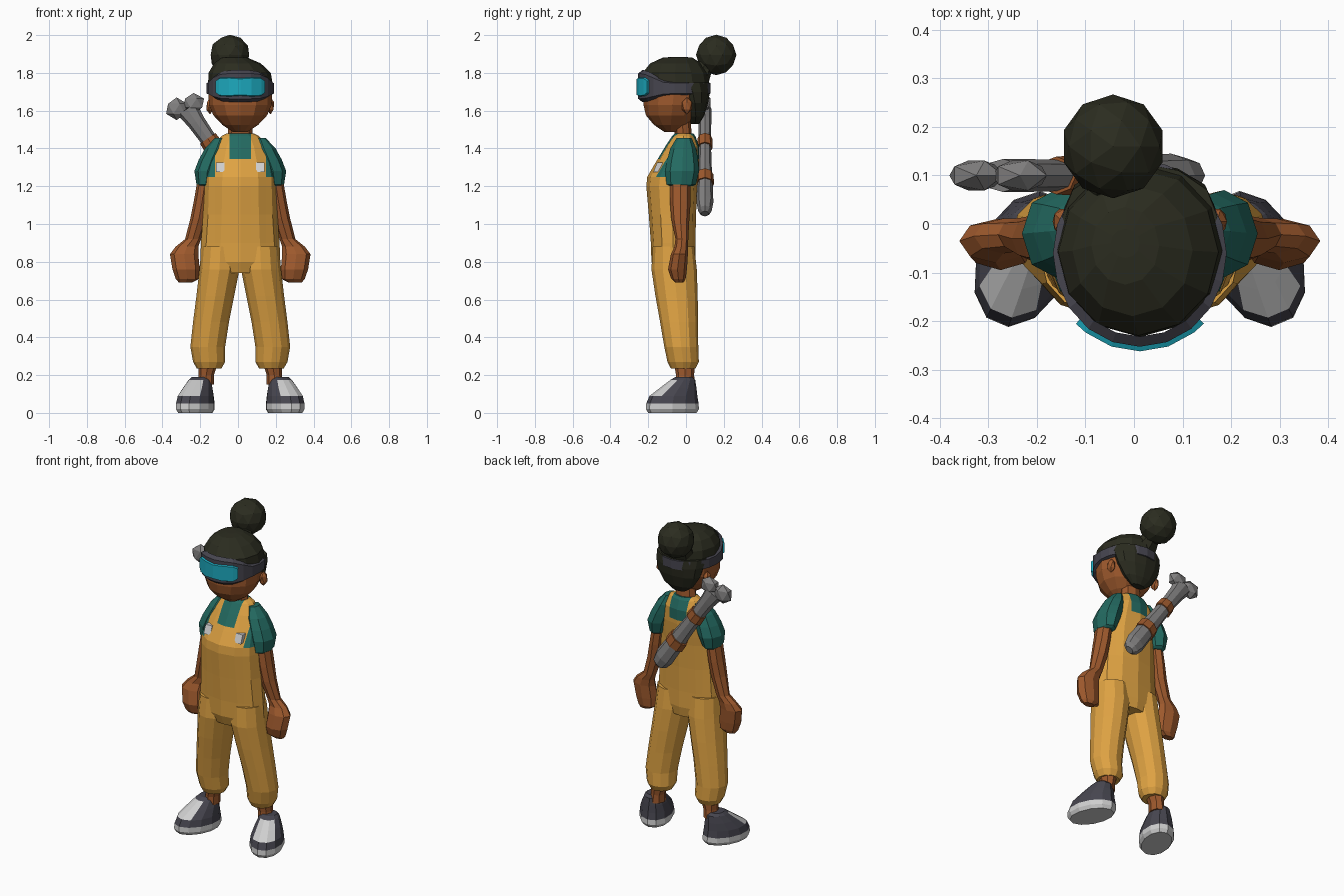
import bpy, bmesh, math
from mathutils import Vector

CX = 0.012          # body centre line


def material(name, r, g, b):
    m = bpy.data.materials.new(name)
    m.diffuse_color = (r, g, b, 1)
    return m


SKIN = material("brown skin", 0.34, 0.10, 0.026)
YELLOW = material("yellow cloth", 0.73, 0.36, 0.055)
TEAL = material("teal cloth", 0.017, 0.145, 0.12)
HAIR = material("dark hair", 0.024, 0.025, 0.014)
DARK = material("dark grey", 0.062, 0.06, 0.078)
CYAN = material("cyan lens", 0.012, 0.40, 0.52)
WHITE = material("white", 0.62, 0.62, 0.62)
BONE = material("bone grey", 0.22, 0.215, 0.215)


def finish(name, bm, mats, rule=None, x=CX):
    bmesh.ops.recalc_face_normals(bm, faces=bm.faces[:])
    if rule:
        for f in bm.faces:
            f.normal_update()
            f.material_index = rule(f.calc_center_median(), f.normal)
    me = bpy.data.meshes.new(name)
    bm.to_mesh(me)
    bm.free()
    for m in mats:
        me.materials.append(m)
    ob = bpy.data.objects.new(name, me)
    ob.location.x = x
    bpy.context.collection.objects.link(ob)
    return ob


def skin(rings, loop=False):
    """Join a row of equal point rings into a closed shell."""
    bm = bmesh.new()
    rows = [[bm.verts.new(p) for p in r] for r in rings]
    n = len(rows[0])
    pairs = list(zip(rows, rows[1:])) + ([(rows[-1], rows[0])] if loop else [])
    for a, b in pairs:
        for i in range(n):
            j = (i + 1) % n
            bm.faces.new((a[i], a[j], b[j], b[i]))
    if not loop:
        bm.faces.new(rows[0])
        bm.faces.new(rows[-1])
    return bm


def oval(z, cx, cy, rx, ry, n=12, s=1):
    return [(s * (cx + rx * math.cos(2 * math.pi * i / n)),
             cy + ry * math.sin(2 * math.pi * i / n), z) for i in range(n)]


def tube(name, rows, mat, n=12, s=1):
    return finish(name, skin([oval(*r, n=n, s=s) for r in rows]), [mat])


def blob(name, loc, size, mat, sub=2, x=CX):
    bm = bmesh.new()
    bmesh.ops.create_icosphere(bm, subdivisions=sub, radius=1)
    for v in bm.verts:
        v.co = Vector(loc) + v.co * Vector(size)
    return finish(name, bm, [mat], x=x)


# Overalls torso, cut so the shirt shows at the neckline and shoulders
bm = skin([oval(*r) for r in [
    (0.74, 0, -0.06, 0.17, 0.10), (0.80, 0, -0.066, 0.212, 0.117),
    (0.90, 0, -0.068, 0.208, 0.118), (1.05, 0, -0.072, 0.197, 0.125),
    (1.20, 0, -0.075, 0.192, 0.135), (1.25, 0, -0.07, 0.19, 0.135),
    (1.32, 0, -0.047, 0.178, 0.117), (1.41, 0, -0.02, 0.145, 0.09),
    (1.465, 0, -0.012, 0.10, 0.062), (1.48, 0, -0.01, 0.07, 0.048)]])
for co, no in [((0, 0, 1.345), (0, 0, 1)), ((0.058, 0, 0), (1, 0, 0)),
               ((-0.058, 0, 0), (1, 0, 0)), ((0.135, 0, 0), (1, 0, 0)),
               ((-0.135, 0, 0), (1, 0, 0))]:
    bmesh.ops.bisect_plane(bm, geom=bm.verts[:] + bm.edges[:] + bm.faces[:],
                           plane_co=co, plane_no=no)
finish("overalls_torso", bm, [YELLOW, TEAL], lambda c, n: int(
    (abs(c.x) < 0.058 and c.z > 1.345) or (abs(c.x) > 0.135 and c.z > 1.25)))

for s, side in ((1, "left"), (-1, "right")):
    # Trouser leg and ankle
    tube(side + "_trouser_leg", [
        (0.235, 0.165, -0.015, 0.065, 0.065), (0.27, 0.165, -0.015, 0.085, 0.083),
        (0.35, 0.172, -0.025, 0.092, 0.09), (0.48, 0.155, -0.037, 0.095, 0.10),
        (0.62, 0.132, -0.05, 0.10, 0.112), (0.76, 0.11, -0.063, 0.106, 0.12),
        (0.88, 0.105, -0.066, 0.10, 0.11)], YELLOW, 12, s)
    tube(side + "_ankle", [
        (0.15, 0.185, -0.005, 0.045, 0.052), (0.20, 0.18, -0.005, 0.04, 0.048),
        (0.26, 0.17, -0.008, 0.05, 0.055)], SKIN, 8, s)

    # Shoe: pale sole, dark upper, pale tongue on the instep
    yaw = math.radians(23)
    fwd, across = Vector((math.sin(yaw), -math.cos(yaw), 0)), Vector((math.cos(yaw), math.sin(yaw), 0))
    rings = []
    for z, shift, a, b in [(0, 0, 0.135, 0.082), (0.02, 0, 0.147, 0.095),
                           (0.05, 0, 0.145, 0.095), (0.09, -0.006, 0.132, 0.09),
                           (0.135, -0.035, 0.098, 0.075), (0.175, -0.06, 0.067, 0.058),
                           (0.19, -0.065, 0.045, 0.045)]:
        ring = []
        for i in range(12):
            t = 2 * math.pi * (i + 0.5) / 12
            p = Vector((0.238, -0.072, z)) + fwd * (shift + a * math.cos(t)) + across * b * math.sin(t)
            ring.append((s * p.x, p.y, p.z))
        rings.append(ring)
    toe = Vector((s * fwd.x, fwd.y, 0))
    finish(side + "_shoe", skin(rings), [DARK, WHITE], lambda c, n: int(
        c.z < 0.045 or (0.095 < c.z < 0.17 and n.dot(toe) > 0.36)))

    # Sleeve, arm with fist, ear, buckle
    tube(side + "_sleeve", [
        (1.455, 0.105, -0.01, 0.03, 0.04), (1.40, 0.125, -0.015, 0.062, 0.068),
        (1.34, 0.152, -0.018, 0.068, 0.082), (1.28, 0.174, -0.02, 0.069, 0.09),
        (1.21, 0.182, -0.025, 0.05, 0.078), (1.20, 0.183, -0.025, 0.04, 0.06)], TEAL, 8, s)
    tube(side + "_arm", [
        (1.23, 0.185, -0.03, 0.042, 0.055), (1.12, 0.202, -0.03, 0.044, 0.055),
        (1.03, 0.218, -0.03, 0.046, 0.048), (0.92, 0.25, -0.022, 0.042, 0.034),
        (0.88, 0.282, -0.025, 0.06, 0.036), (0.84, 0.297, -0.035, 0.075, 0.045),
        (0.76, 0.287, -0.045, 0.072, 0.05), (0.71, 0.28, -0.04, 0.062, 0.038),
        (0.69, 0.29, -0.035, 0.035, 0.022)], SKIN, 8, s)
    blob(side + "_ear", (s * 0.16, 0.005, 1.625), (0.022, 0.03, 0.045), SKIN, 1)
    bm = bmesh.new()
    bmesh.ops.create_cube(bm, size=1)
    for v in bm.verts:
        x, y, z = v.co
        v.co = (s * 0.105 + x * 0.045, -0.148 + y * 0.03 + z * 0.02, 1.30 + z * 0.05)
    finish(side + "_buckle", bm, [WHITE])

# Neck and head
tube("neck", [(1.44, 0, -0.01, 0.08, 0.055), (1.48, 0, -0.015, 0.066, 0.045),
              (1.54, 0, -0.02, 0.06, 0.045)], SKIN, 8)
tube("head", [(1.488, 0, -0.08, 0.04, 0.035), (1.525, 0, -0.08, 0.095, 0.09),
              (1.575, 0, -0.077, 0.142, 0.135), (1.63, 0, -0.07, 0.166, 0.155),
              (1.70, 0, -0.065, 0.168, 0.16), (1.76, 0, -0.06, 0.16, 0.155)], SKIN)

# Hair cap, back hair, bun with its stem
tube("hair_cap", [(1.70, 0, -0.055, 0.160, 0.168), (1.75, 0, -0.055, 0.170, 0.178),
                  (1.80, -0.003, -0.058, 0.165, 0.172), (1.85, -0.015, -0.055, 0.124, 0.135),
                  (1.88, -0.03, -0.045, 0.07, 0.08), (1.885, -0.03, -0.04, 0.03, 0.03)], HAIR)
tube("back_hair", [(1.53, 0, 0.048, 0.045, 0.022), (1.57, 0, 0.052, 0.098, 0.043),
                   (1.64, 0, 0.047, 0.142, 0.07), (1.70, 0, 0.035, 0.155, 0.092),
                   (1.75, 0, 0.015, 0.16, 0.11)], HAIR)
tube("bun_stem", [(1.75, -0.02, 0.05, 0.09, 0.07), (1.82, -0.045, 0.085, 0.062, 0.055),
                  (1.89, -0.052, 0.13, 0.05, 0.05)], HAIR, 8)
blob("hair_bun", (-0.055, 0.16, 1.895), (0.107, 0.107, 0.107), HAIR)


# Goggles: a band that grows tall at the front, and a raised lens
def section(a, outer, inner, h, h_in, cz):
    def p(k, z):
        return (0.179 * k * math.sin(a), -0.06 - 0.191 * k * math.cos(a), z)
    return [p(inner, cz - h_in), p(outer, cz - h), p(outer, cz + h), p(inner, cz + h_in)]


band = []
for i in range(20):
    a = 2 * math.pi * i / 20
    f = min(1, max(0, 1.6 * math.cos(a) - 0.4))
    h = 0.034 + 0.05 * f
    band.append(section(a, 1.0 + 0.01 * f, 0.9, h * 0.8, h, 1.718 + 0.012 * f))
finish("goggle_band", skin(band, loop=True), [DARK])
lens = [section(math.radians(d), 1.06, 0.97, h, h + 0.008, 1.726)
        for d, h in ((-44, 0.03), (-36, 0.044), (-18, 0.046), (0, 0.042), (18, 0.046), (36, 0.044), (44, 0.03))]
finish("goggle_lens", skin(lens), [CYAN])

# Bone club slung across the back, with two wrapped bands
top, low = Vector((-0.27, 0.10, 1.61)), Vector((0.115, 0.10, 1.06))
perp = (low - top).cross(Vector((0, 1, 0))).normalized()


def bone_ring(t, w, d):
    c = top.lerp(low, t)
    return [c + perp * w * math.cos(k * math.pi / 4) + Vector((0, d * math.sin(k * math.pi / 4), 0))
            for k in range(8)]


finish("bone_shaft", skin([bone_ring(*r) for r in [
    (0, 0.06, 0.034), (0.12, 0.048, 0.034), (0.32, 0.042, 0.032), (0.55, 0.048, 0.036),
    (0.75, 0.056, 0.042), (0.9, 0.06, 0.045), (0.98, 0.048, 0.036), (1.01, 0.025, 0.02)]]), [BONE], x=0)
for name, t, w, d in (("upper_wrap", 0.33, 0.05, 0.039), ("lower_wrap", 0.68, 0.06, 0.046)):
    finish(name, skin([bone_ring(t - 0.045, w, d), bone_ring(t + 0.045, w + 0.003, d + 0.002)]), [SKIN], x=0)
blob("bone_outer_knob", (-0.325, 0.10, 1.61), (0.062, 0.036, 0.06), BONE, 1, 0)
blob("bone_inner_knob", (-0.235, 0.10, 1.64), (0.062, 0.036, 0.054), BONE, 1, 0)
